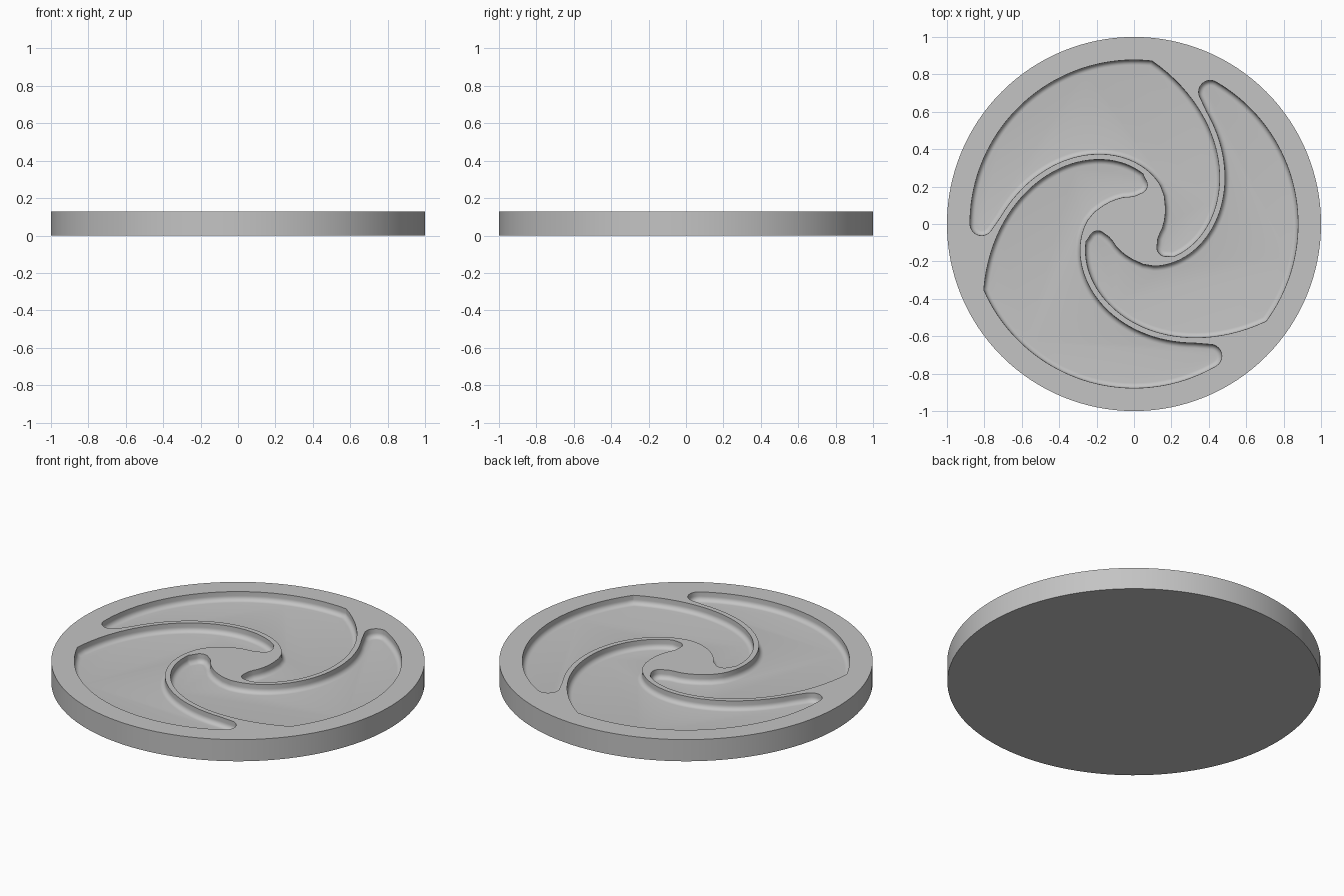
import bpy
import bmesh
from math import cos, sin, exp, radians, pi
from mathutils import Vector, Matrix

HEIGHT, DEPTH, FILLET, RIM = 0.128, 0.052, 0.027, 0.877
RIDGE = 0.033

if "Cube" in bpy.data.objects:
    bpy.data.objects.remove(bpy.data.objects["Cube"])


def polar(r, deg, centre=(0, 0)):
    return Vector((centre[0] + r * cos(radians(deg)), centre[1] + r * sin(radians(deg))))


def spiral(deg):
    return exp(0.00945 * deg - 0.922)


def steps(a, b, n):
    return [a + (b - a) * i / n for i in range(n + 1)]


def pocket_outline():
    """Clockwise outline of one swirling pocket."""
    pts = [polar(RIM, a) for a in steps(180, 83.7, 40)]                       # outer arc
    pts += [polar(spiral(a), a) for a in steps(83.7, -40, 40)[1:]]            # concave spiral
    pts += [polar(0.048, a, (0.17, -0.125)) for a in steps(-80, -195, 8)]     # inner tip
    pts += [Vector(p) for p in ((0.127, -0.08), (0.137, -0.052), (0.152, -0.022),
                                (0.162, 0.015), (0.167, 0.05), (0.168, 0.09), (0.162, 0.15))]
    pts += [polar(spiral(a - 120) + RIDGE, a) for a in steps(55, 177, 44)]    # convex spiral
    pts += [polar(0.062, a, (-0.815, 0)) for a in steps(-30, -165, 9)]        # outer tip
    return pts


def inset(pts, d):
    """Move a clockwise outline inwards by d with mitred corners."""
    out = []
    for i, p in enumerate(pts):
        a = (p - pts[i - 1]).normalized()
        b = (pts[(i + 1) % len(pts)] - p).normalized()
        na, nb = Vector((a.y, -a.x)), Vector((b.y, -b.x))
        out.append(p + (na + nb) * d / (1 + na.dot(nb)))
    return out


def ring(bm, pts, z):
    return [bm.verts.new((p.x, p.y, z)) for p in pts]


def bridge(bm, r0, r1):
    n = len(r0)
    for i in range(n):
        j = (i + 1) % n
        bm.faces.new((r0[i], r0[j], r1[j], r1[i]))


def loop_edges(bm, r):
    return [bm.edges.get((r[i - 1], r[i])) for i in range(len(r))]


bm = bmesh.new()

# Outer wall and base
circle = [polar(1, a) for a in steps(0, 360, 128)[:-1]]
base, top = ring(bm, circle, 0), ring(bm, circle, HEIGHT)
bridge(bm, base, top)
bm.faces.new(base)
border = loop_edges(bm, top)

# Three pockets: straight wall, rounded foot, flat floor
outline = pocket_outline()
floor_z = HEIGHT - DEPTH
for k in range(3):
    turn = Matrix.Rotation(k * 2 * pi / 3, 2)
    pts = [turn @ p for p in outline]
    prev = ring(bm, pts, HEIGHT)
    border += loop_edges(bm, prev) if prev[0].link_edges else [
        bm.edges.new((prev[i - 1], prev[i])) for i in range(len(prev))]
    for a in steps(0, 90, 6):
        cur = ring(bm, inset(pts, FILLET * (1 - cos(radians(a)))),
                   floor_z + FILLET * (1 - sin(radians(a))))
        bridge(bm, prev, cur)
        prev = cur
    bm.faces.new(prev)

# Top face around the pockets
bmesh.ops.triangle_fill(bm, use_beauty=True, use_dissolve=False, edges=border, normal=(0, 0, 1))
bmesh.ops.recalc_face_normals(bm, faces=bm.faces)

mesh = bpy.data.meshes.new("swirl_disc")
bm.to_mesh(mesh)
bm.free()
disc = bpy.data.objects.new("swirl_disc", mesh)
bpy.context.collection.objects.link(disc)

# Plain grey material
grey = bpy.data.materials.new("light_grey")
grey.use_nodes = True
colour = (0.55, 0.55, 0.55, 1)
grey.diffuse_color = colour
grey.node_tree.nodes["Principled BSDF"].inputs["Base Color"].default_value = colour
mesh.materials.append(grey)

bpy.ops.object.select_all(action='DESELECT')
disc.select_set(True)
bpy.context.view_layer.objects.active = disc
bpy.ops.object.shade_smooth_by_angle(angle=radians(30))
